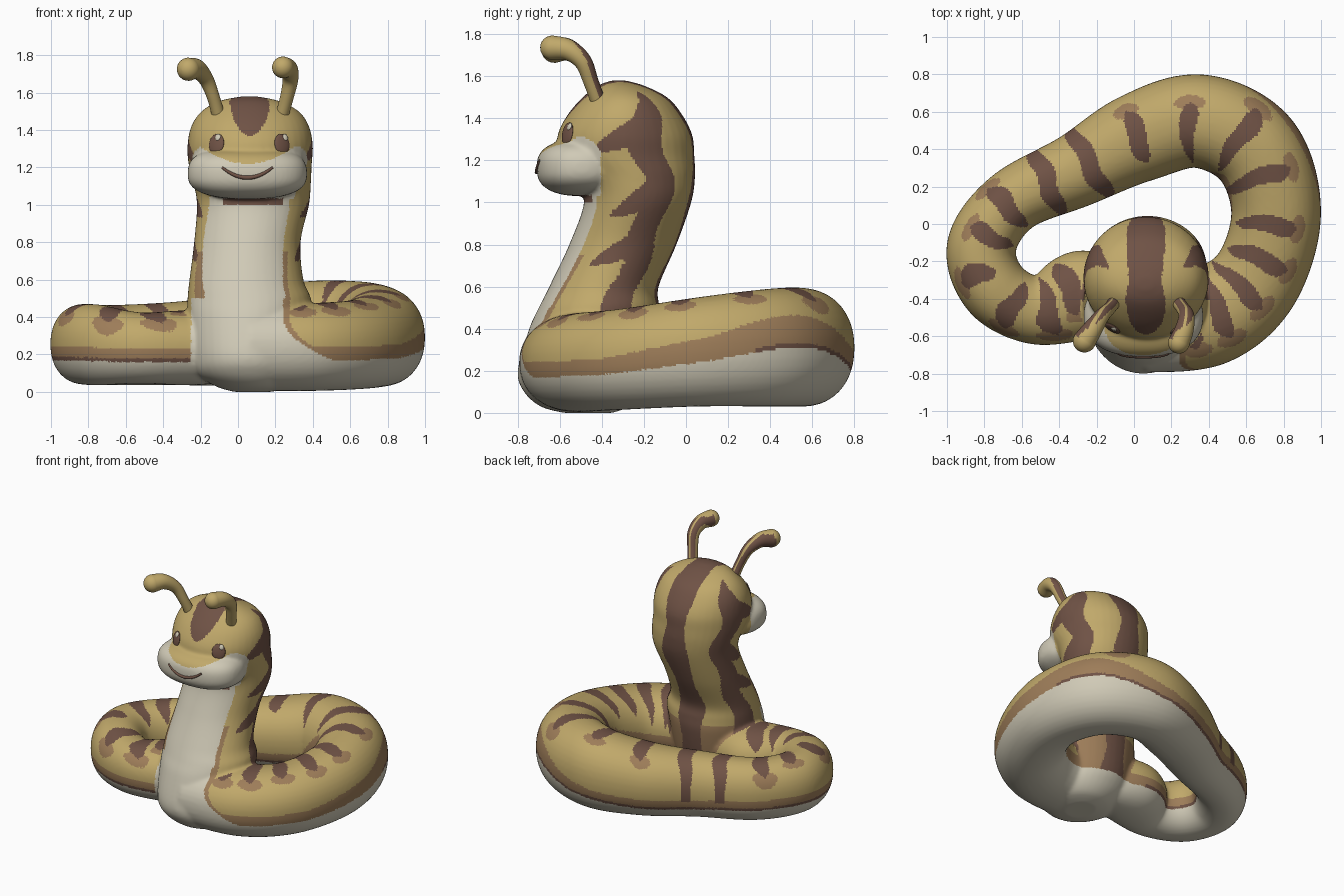
import bpy, bmesh, math
from mathutils import Vector, kdtree

cube = bpy.data.objects.get("Cube")
if cube:
    bpy.data.objects.remove(cube)


def material(name, rgb):
    m = bpy.data.materials.new(name)
    m.use_nodes = True
    m.diffuse_color = (*rgb, 1)
    m.node_tree.nodes["Principled BSDF"].inputs["Base Color"].default_value = (*rgb, 1)
    return m


MATS = [material("gold", (.53, .395, .145)), material("cream", (.63, .59, .47)),
        material("brown", (.16, .085, .06)), material("tan", (.34, .205, .1))]
GOLD, CREAM, BROWN, TAN = range(4)


def spline(rows, steps):
    """Catmull-Rom through rows of numbers."""
    out = []
    for i in range(len(rows) - 1):
        a, b, c, d = (rows[max(0, min(len(rows) - 1, i + k))] for k in (-1, 0, 1, 2))
        for s in range(steps):
            t = s / steps
            out.append([q + .5 * t * (r - p + t * (2*p - 5*q + 4*r - e + t * (3*(q - r) + e - p)))
                        for p, q, r, e in zip(a, b, c, d)])
    return out + [list(rows[-1])]


def skin(bm, rings):
    """Closed skin over a row of equal rings."""
    vs = [[bm.verts.new(p) for p in ring] for ring in rings]
    n = len(vs[0])
    for a, b in zip(vs, vs[1:]):
        for i in range(n):
            j = (i + 1) % n
            bm.faces.new((a[i], a[j], b[j], b[i]))
    bm.faces.new(vs[0][::-1])
    bm.faces.new(vs[-1])


def finish(bm, name):
    bmesh.ops.recalc_face_normals(bm, faces=bm.faces)
    me = bpy.data.meshes.new(name)
    bm.to_mesh(me)
    bm.free()
    ob = bpy.data.objects.new(name, me)
    bpy.context.collection.objects.link(ob)
    for m in MATS:
        me.materials.append(m)
    return ob


def soft(v, p):
    return math.copysign(abs(v) ** p, v)


ANGLES = [2 * math.pi * i / 40 for i in range(40)]

# Coil path, tail to chest: x, y, z, half width, half height, height of belly line
COIL = spline([
    (-.05, -.35, .23, .16, .18, .16), (-.27, -.38, .235, .24, .2, .16), (-.52, -.46, .235, .185, .19, .16),
    (-.74, -.35, .25, .185, .215, .165), (-.815, -.12, .255, .185, .215, .17),
    (-.65, .12, .25, .175, .215, .16), (-.3, .29, .26, .2, .225, .15),
    (.02, .46, .28, .24, .25, .15), (.35, .55, .31, .25, .28, .2), (.65, .4, .31, .25, .28, .31),
    (.76, .06, .29, .24, .26, .24), (.65, -.3, .255, .245, .24, .18),
    (.4, -.49, .24, .27, .235, .17), (.05, -.52, .235, .275, .23, .16)], 16)

# Neck and head: height, centre x, half width, front y, back y
NECK_ROWS = spline([
    (0, .08, .1, -.58, -.35), (.03, .08, .2, -.69, -.27), (.1, .06, .285, -.77, -.2),
    (.2, .05, .305, -.8, -.15), (.4, .055, .325, -.745, -.12), (.5, .06, .33, -.7, -.125),
    (.6, .045, .305, -.65, -.13), (.8, .05, .285, -.555, -.045), (1, .08, .3, -.485, .025),
    (1.12, .075, .315, -.52, .043), (1.22, .065, .33, -.6, .04), (1.32, .065, .335, -.61, .03),
    (1.42, .065, .315, -.56, -.02), (1.5, .065, .26, -.49, -.09), (1.555, .06, .16, -.42, -.2),
    (1.58, .06, .04, -.35, -.29)], 8)


def neck_at(z):
    return min(NECK_ROWS, key=lambda r: abs(r[0] - z))


bm = bmesh.new()
rings, tangents = [], []
for i, (x, y, z, r, rz, line) in enumerate(COIL):
    a, b = COIL[max(0, i - 1)], COIL[min(len(COIL) - 1, i + 1)]
    t = Vector((b[0] - a[0], b[1] - a[1], 0)).normalized()
    tangents.append(t)
    out = Vector((-t.y, t.x, 0))
    rings.append([Vector((x, y, z)) + out * r * soft(math.cos(q), .92)
                  + Vector((0, 0, rz * soft(math.sin(q), .92))) for q in ANGLES])
skin(bm, rings)
skin(bm, [[(cx + rx * math.cos(q), (f + k) / 2 + (k - f) / 2 * math.sin(q), z) for q in ANGLES]
          for z, cx, rx, f, k in NECK_ROWS])
# Muzzle, with raised cheeks
for v in bmesh.ops.create_uvsphere(bm, u_segments=48, v_segments=28, radius=1)["verts"]:
    c = v.co
    v.co = (.05 + .32 * soft(c.x, .85), -.495 + .215 * soft(c.y, .85),
            1.165 + .135 * soft(c.z, .75) + .03 * max(0, c.z) * c.x ** 2)
body = finish(bm, "body")

# Fuse the shells into one smooth skin
bpy.context.view_layer.objects.active = body
remesh = body.modifiers.new("fuse", 'REMESH')
remesh.mode = 'VOXEL'
remesh.voxel_size = .0108
smooth = body.modifiers.new("soften", 'SMOOTH')
smooth.factor, smooth.iterations = .5, 11
for m in ("fuse", "soften"):
    bpy.ops.object.modifier_apply(modifier=m)

tree = kdtree.KDTree(len(COIL))
for i, r in enumerate(COIL):
    tree.insert(r[:3], i)
tree.balance()
lengths = [0]
for a, b in zip(COIL, COIL[1:]):
    lengths.append(lengths[-1] + math.dist(a[:2], b[:2]))
# Spots along the coil crossed by a stripe, and how far in and out each reaches
STRIPES = [(lengths[tree.find((x, y, .27))[1]], lo, hi) for x, y, lo, hi in (
    (-.33, -.42, -.9, .4), (-.46, -.45, -.9, .75), (-.64, -.43, -.7, .8), (-.79, -.26, -.3, .75),
    (-.8, -.05, -.9, .5), (-.69, .1, -.9, .8), (-.46, .23, -1.1, 1.2), (-.23, .33, -1.1, 1.2),
    (.02, .46, -.6, .65), (.3, .54, -.9, .4), (.56, .47, -.9, .7), (.7, .25, -1.1, .5),
    (.75, .0, -.9, .5), (.7, -.21, -.9, .55), (.59, -.36, -1, .5), (.45, -.46, -1, .6), (.32, -.5, -.5, .6))]


def coil_colour(p):
    _, i, _ = tree.find(p)
    x, y, z, r, rz, line = COIL[i]
    t = tangents[i]
    off = p - Vector((x, y, z))
    if p.z < line:
        return CREAM
    across = (off.y * t.x - off.x * t.y) / r
    s = lengths[i] + off.dot(t)
    mid, lo, hi = min(STRIPES, key=lambda k: abs(k[0] - s))
    gap = abs(mid - s + .012 * math.sin(across * 5))
    u = abs(2 * (across - lo) / (hi - lo) - 1)
    if p.z > line + .06 and gap < .05 * (1 - min(1, u) ** 5):
        return BROWN
    if p.z < line + .02 and (x < -.2 or y > .25):
        return BROWN
    if p.z < line + .075 + .6 * max(0, line - .18):
        return TAN
    return TAN if ((across - hi) / .16) ** 2 + (gap / .065) ** 2 < 1 else GOLD


def chest_edge(z):
    return .24 + .2 * max(0, (.4 - z) / .2) ** 2


def neck_colour(p, row):
    z, cx, rx, front, back = row
    x, y = p.x - cx, p.y
    # Muzzle, chin line and belly
    side = min(1, abs(p.x - .05) / .25)
    fade = max(0, (y + .5) / .1) ** 2 * .07
    if 1.035 < p.z < 1.22 + .09 * side ** 2 - fade and y < -.405:
        return CREAM
    if 1 < p.z < 1.04 and abs(x) < .16 and -.54 < y < -.4:
        return BROWN
    if p.z < 1.04 and y < front + .13 and -.235 < x < .195:
        return CREAM
    if p.z < .17:
        return CREAM
    if p.z < .75 and y < front + .15 and x < .22:
        return TAN
    # Stripe over the crown and down the back
    half = .09 if y > -.33 else .1 * max(0, min(1, (p.z - 1.37) / .17)) ** .5
    if abs(x) < half + .015 * math.sin(p.z * 14) and (y > -.33 or p.z > 1.37):
        return BROWN
    # Branching flank stripes
    a = abs(math.atan2(x / rx, (y - (front + back) / 2) / ((back - front) / 2)))
    if p.z < 1.53:
        wide = .27 * min(1, max(0, 1.53 - p.z) / .12) ** .6
        if abs(a - 1.2 - .08 * math.sin(p.z * 16)) < wide:
            return BROWN
        u = (a - 1.2) / .85
        if 0 < u < 1 and any(abs(p.z - b - .12 * (1 - u)) < .07 * (1 - u * u) ** .7
                             for b in (1.25, .94, .71)):
            return BROWN
    return TAN if p.z < .46 and y > -.3 else GOLD


for f in body.data.polygons:
    p = f.center
    row = neck_at(p.z)
    z, cx, rx, front, back = row
    e = ((p.x - cx) / rx) ** 2 + ((p.y - (front + back) / 2) / ((back - front) / 2)) ** 2
    edge = chest_edge(p.z)
    if p.z < .5 and p.y < -.5 and -.25 < p.x < edge + .035:
        f.material_index = CREAM if p.x < edge or p.z < .17 else TAN
    elif p.z > .62 or e < 1.12:
        f.material_index = neck_colour(p, row)
    else:
        f.material_index = coil_colour(p)
    f.use_smooth = True

# Feelers: x, y, z, radius
FEELERS = {
    "right_feeler": [(-.1, -.41, 1.46, .036), (-.13, -.45, 1.57, .034), (-.17, -.49, 1.67, .04),
                     (-.22, -.56, 1.725, .052), (-.265, -.625, 1.725, .062)],
    "left_feeler": [(.23, -.41, 1.46, .036), (.26, -.45, 1.57, .036), (.28, -.49, 1.67, .042),
                    (.27, -.56, 1.725, .05), (.24, -.635, 1.735, .058)]}
for name, rows in FEELERS.items():
    path = spline(rows, 8)
    end, r = Vector(path[-1][:3]), path[-1][3]
    ahead = (end - Vector(path[-2][:3])).normalized()
    for k in range(1, 7):
        q = k * math.pi / 12.3
        path.append([*(end + ahead * r * math.sin(q)), r * math.cos(q)])
    rings = []
    for i, row in enumerate(path):
        a, b = path[max(0, i - 1)], path[min(len(path) - 1, i + 1)]
        t = (Vector(b[:3]) - Vector(a[:3])).normalized()
        u = t.cross(Vector((1, 0, 0))).normalized()
        v = t.cross(u)
        rings.append([Vector(row[:3]) + (u * math.cos(q) + v * math.sin(q)) * row[3]
                      for q in ANGLES])
    bm = bmesh.new()
    skin(bm, rings)
    ob = finish(bm, name)
    for f in ob.data.polygons:
        f.use_smooth = True
        f.material_index = BROWN if f.normal.y > .4 and abs(f.normal.x) > .2 else GOLD

bpy.context.view_layer.update()


def on_face(x, z):
    _, loc, normal, _ = body.ray_cast(Vector((x, -2, z)), Vector((0, 1, 0)))
    return loc, normal


# Eyes and their glints
def spot(name, x, z, size, colour, lift=0):
    loc, normal = on_face(x, z)
    bm = bmesh.new()
    bmesh.ops.create_uvsphere(bm, u_segments=24, v_segments=12, radius=1)
    ob = finish(bm, name)
    ob.location = loc + normal * lift
    ob.rotation_euler = normal.to_track_quat('Z', 'Y').to_euler()
    ob.scale = size
    for f in ob.data.polygons:
        f.material_index, f.use_smooth = colour, True


for side, x in (("right", -.115), ("left", .235)):
    spot(side + "_eye", x, 1.325, (.046, .056, .014), BROWN)
    spot(side + "_glint", x + .012, 1.357, (.016, .019, .008), CREAM, .01)

# Smile
curve = bpy.data.curves.new("smile", 'CURVE')
curve.dimensions = '3D'
curve.bevel_depth = .009
curve.use_fill_caps = True
line = curve.splines.new('POLY')
line.points.add(20)
for i, pt in enumerate(line.points):
    u = i / 10 - 1
    pt.co = (*on_face(.05 + .135 * u, 1.145 + .055 * u * u)[0], 1)
    pt.radius = 1.2 - .5 * u * u
curve.materials.append(MATS[BROWN])
bpy.context.collection.objects.link(bpy.data.objects.new("smile", curve))
